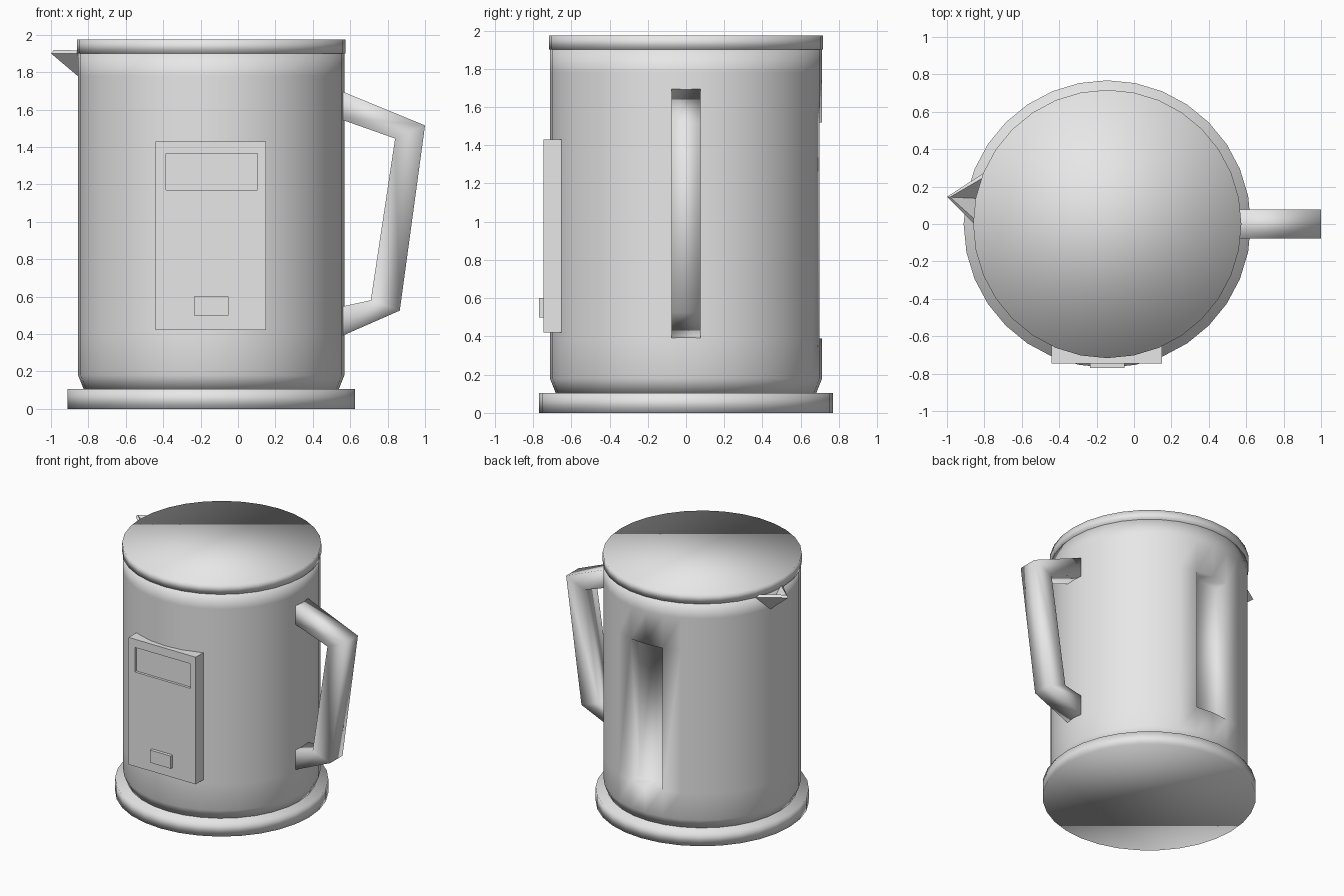
import bpy, bmesh, math
from mathutils import Vector

cube = bpy.data.objects.get("Cube")
if cube:
    bpy.data.objects.remove(cube, do_unlink=True)

AXIS_X = -0.143   # vertical axis of the vessel
SIDES = 32

grey = bpy.data.materials.new("light_grey")
grey.use_nodes = True
grey.diffuse_color = (0.8, 0.8, 0.8, 1)
grey.node_tree.nodes["Principled BSDF"].inputs["Base Color"].default_value = (0.8, 0.8, 0.8, 1)


def finish(name, bm, smooth):
    bmesh.ops.recalc_face_normals(bm, faces=bm.faces)
    for f in bm.faces:
        f.smooth = smooth
    mesh = bpy.data.meshes.new(name)
    bm.to_mesh(mesh)
    bm.free()
    mesh.materials.append(grey)
    obj = bpy.data.objects.new(name, mesh)
    bpy.context.collection.objects.link(obj)
    return obj


def turned(profile):
    """Closed round solid from (radius, z) pairs."""
    bm = bmesh.new()
    rings = []
    for r, z in profile:
        rings.append([bm.verts.new((AXIS_X + r * math.cos(math.tau * i / SIDES),
                                    r * math.sin(math.tau * i / SIDES), z))
                      for i in range(SIDES)])
    for low, high in zip(rings, rings[1:]):
        for i in range(SIDES):
            j = (i + 1) % SIDES
            bm.faces.new((low[i], low[j], high[j], high[i]))
    bm.faces.new(rings[0][::-1])
    bm.faces.new(rings[-1])
    return bm


def box(x0, x1, y0, y1, z0, z1):
    bm = bmesh.new()
    bmesh.ops.create_cube(bm, size=1)
    for v in bm.verts:
        v.co = ((x0 + x1) / 2 + v.co.x * (x1 - x0),
                (y0 + y1) / 2 + v.co.y * (y1 - y0),
                (z0 + z1) / 2 + v.co.z * (z1 - z0))
    return bm


# Base and lid discs
finish("base", turned([(0.768, 0), (0.768, 0.105)]), True)
finish("lid", turned([(0.717, 1.9), (0.717, 1.975)]), True)

# Body, with a tall gauge slot sunk into the back
bm = turned([(0.68, 0.1), (0.712, 0.18), (0.712, 0.39),
             (0.712, 1.52), (0.712, 1.78), (0.712, 1.9)])
slot = []
for f in bm.faces:
    c = f.calc_center_median()
    if c.y > 0.6 and abs(c.x - AXIS_X) < 0.1 and 0.5 < c.z < 1.4:
        slot.append(f)
ext = bmesh.ops.extrude_face_region(bm, geom=slot)
bmesh.ops.delete(bm, geom=slot, context='FACES')
for v in ext["geom"]:
    if isinstance(v, bmesh.types.BMVert):
        v.co.y -= 0.11
finish("body", bm, True)

# Handle: rectangular bar following three straight runs
bm = bmesh.new()
outer = [(0.5, 1.72), (1.0, 1.515), (0.865, 0.525), (0.5, 0.365)]
inner = [(0.5, 1.565), (0.84, 1.445), (0.71, 0.58), (0.5, 0.535)]
sections = []
for (ox, oz), (ix, iz) in zip(outer, inner):
    sections.append([bm.verts.new(p) for p in
                     ((ox, -0.077, oz), (ox, 0.077, oz), (ix, 0.077, iz), (ix, -0.077, iz))])
for a, b in zip(sections, sections[1:]):
    for i in range(4):
        j = (i + 1) % 4
        bm.faces.new((a[i], a[j], b[j], b[i]))
bm.faces.new(sections[0])
bm.faces.new(sections[-1][::-1])
finish("handle", bm, True)

# Spout: pointed open trough under the lid
bm = bmesh.new()
tip, keel, left, right = [bm.verts.new(p) for p in
                          ((-1.0, 0.145, 1.9), (-0.84, 0.14, 1.765),
                           (-0.80, 0.275, 1.9), (-0.853, 0.0, 1.9))]
bm.faces.new((tip, left, keel))
bm.faces.new((tip, keel, right))
spout = finish("spout", bm, False)
# Thicken towards the body axis
facing = spout.data.polygons[0].normal.dot(Vector((-1, 0, -1)))
wall = spout.modifiers.new("wall", 'SOLIDIFY')
wall.thickness = 0.025
wall.offset = -1 if facing > 0 else 1

# Control panel with a sunken display
bm = box(-0.44, 0.15, -0.745, -0.65, 0.42, 1.43)
front = min(bm.faces, key=lambda f: f.calc_center_median().y)
bmesh.ops.inset_region(bm, faces=[front], thickness=0.05)
for v in front.verts:
    v.co.x = -0.385 if v.co.x < AXIS_X else 0.105
    v.co.z = 1.17 if v.co.z < 0.9 else 1.365
ext = bmesh.ops.extrude_discrete_faces(bm, faces=[front])
for v in ext["faces"][0].verts:
    v.co.y += 0.02
finish("control_panel", bm, False)

# Power button
finish("button", box(-0.235, -0.052, -0.77, -0.74, 0.5, 0.6), False)
